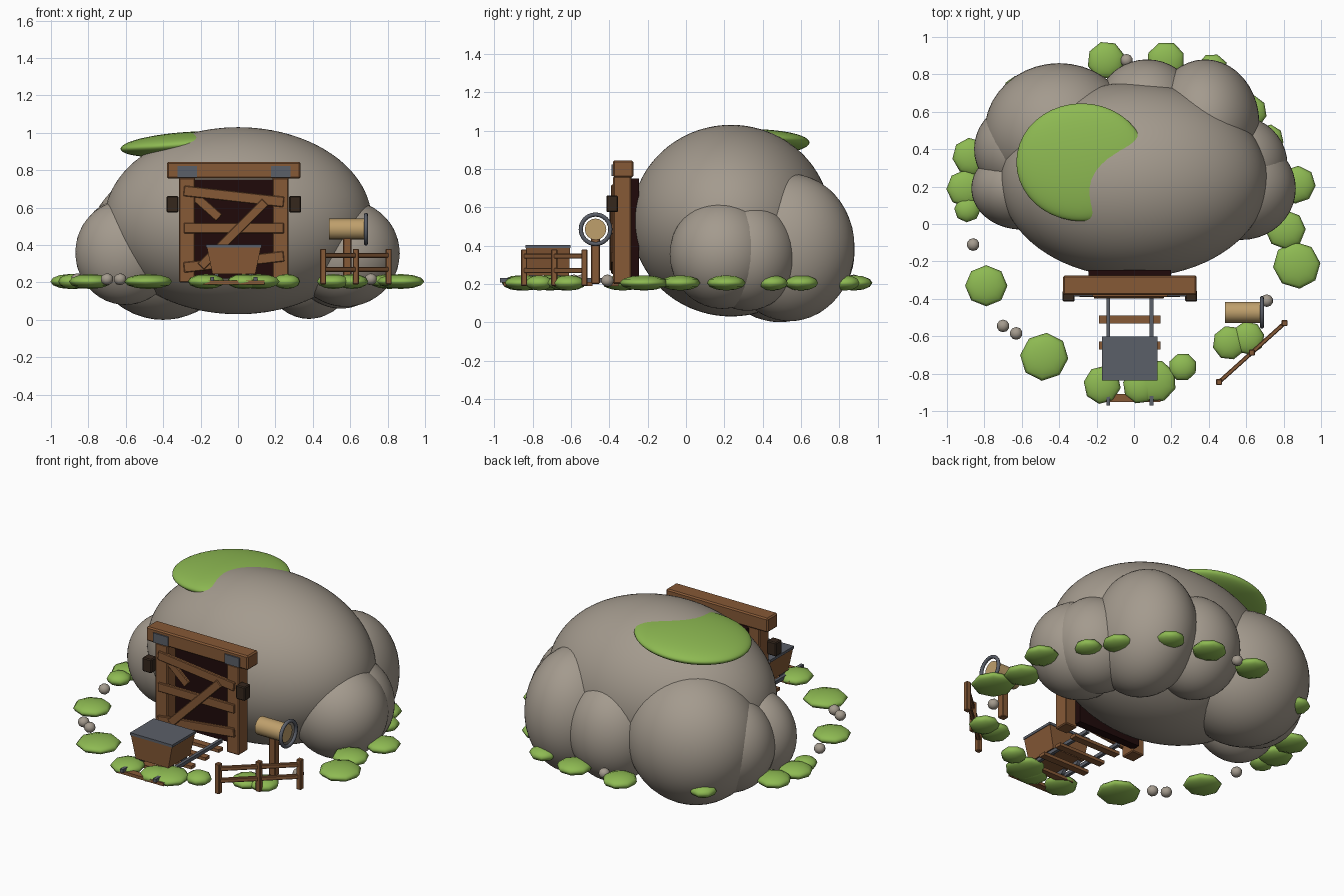
import bpy, math
from mathutils import Vector

cube = bpy.data.objects.get("Cube")
if cube:
    bpy.data.objects.remove(cube)


def material(name, rgb):
    m = bpy.data.materials.new(name)
    m.use_nodes = True
    m.diffuse_color = (*rgb, 1)
    m.node_tree.nodes["Principled BSDF"].inputs["Base Color"].default_value = (*rgb, 1)
    return m


ROCK = material("rock", (0.37, 0.325, 0.27))
GRASS = material("grass", (0.27, 0.49, 0.085))
WOOD = material("wood", (0.24, 0.1, 0.037))
STEEL = material("steel", (0.105, 0.115, 0.14))
DARK = material("tunnel dark", (0.014, 0.003, 0.003))
TAN = material("tan wood", (0.52, 0.35, 0.15))
LAMP = material("lantern brown", (0.035, 0.02, 0.012))


def finish(name, mat, smooth=False):
    o = bpy.context.object
    o.name = name
    o.data.materials.append(mat)
    if smooth:
        bpy.ops.object.shade_smooth()
    return o


def box(name, mat, lo, hi, bevel=0.0):
    """Box between two opposite corners."""
    lo, hi = Vector(lo), Vector(hi)
    bpy.ops.mesh.primitive_cube_add(size=1, location=(lo + hi) / 2)
    o = finish(name, mat)
    o.scale = hi - lo
    bpy.ops.object.transform_apply(location=False, rotation=False)
    if bevel:
        b = o.modifiers.new("bevel", "BEVEL")
        b.width = bevel
        b.segments = 1
    return o


def beam(name, mat, a, b, width, depth, bevel=0.004):
    """Plank running from a to b."""
    a, b = Vector(a), Vector(b)
    half = (b - a).length / 2
    o = box(name, mat, (-half, -depth / 2, -width / 2), (half, depth / 2, width / 2), bevel)
    o.location = (a + b) / 2
    d = b - a
    o.rotation_euler = (0, -math.atan2(d.z, math.hypot(d.x, d.y)), math.atan2(d.y, d.x))
    return o


def blob(name, mat, loc, radii, detail=4):
    bpy.ops.mesh.primitive_ico_sphere_add(subdivisions=detail, radius=1, location=loc)
    o = finish(name, mat, True)
    o.scale = radii
    return o


def tube(name, mat, loc, radius, length, sides=16):
    """Cylinder lying along x."""
    bpy.ops.mesh.primitive_cylinder_add(vertices=sides, radius=radius, depth=length,
                                        location=loc, rotation=(0, math.pi / 2, 0))
    o = finish(name, mat)
    bpy.ops.object.shade_smooth_by_angle()
    return o


# Boulder mound
blob("main_boulder", ROCK, (0, 0.235, 0.53), (0.715, 0.52, 0.5), 5)
for name, loc, radii in [
    ("right_front_boulder", (0.575, 0.19, 0.355), (0.29, 0.275, 0.285)),
    ("right_mid_boulder", (0.55, 0.32, 0.345), (0.27, 0.26, 0.285)),
    ("right_back_boulder", (0.38, 0.54, 0.39), (0.29, 0.34, 0.385)),
    ("back_mid_boulder", (0.07, 0.62, 0.37), (0.27, 0.26, 0.31)),
    ("left_back_boulder", (-0.4, 0.49, 0.4), (0.4, 0.37, 0.4)),
    ("left_mid_boulder", (-0.58, 0.4, 0.37), (0.275, 0.26, 0.29)),
    ("left_front_boulder", (-0.6, 0.19, 0.36), (0.27, 0.22, 0.28)),
]:
    blob(name, ROCK, loc, radii)
moss = blob("top_moss", GRASS, (-0.28, 0.33, 0.938), (0.35, 0.315, 0.066))
moss.rotation_euler.y = -0.07

# Tunnel entrance: dark panel, posts, lintel, plates and lanterns
CX = -0.022
box("tunnel_opening", DARK, (CX - 0.22, -0.297, 0.22), (CX + 0.22, -0.245, 0.75))
box("lintel", WOOD, (CX - 0.357, -0.38, 0.755), (CX + 0.357, -0.275, 0.845), 0.008)
for side, s in (("left", 1), ("right", -1)):
    x = CX + s * 0.25
    box(side + "_post", WOOD, (x - 0.043, -0.38, 0.2), (x + 0.043, -0.285, 0.76), 0.006)
    box(side + "_plate", STEEL, (x - 0.052, -0.388, 0.762), (x + 0.052, -0.379, 0.822))
    x = CX + s * 0.328
    box(side + "_lantern", LAMP, (x - 0.032, -0.415, 0.574), (x + 0.032, -0.355, 0.662), 0.006)

# Boards nailed across the entrance
for i, (x1, z1, x2, z2) in enumerate([
    (-0.29, 0.69, 0.245, 0.63), (-0.29, 0.49, 0.245, 0.49), (-0.29, 0.28, 0.245, 0.34),
]):
    beam("cross_board_%d" % i, WOOD, (x1, -0.38, z1), (x2, -0.38, z2), 0.056, 0.022)
beam("long_diagonal_board", WOOD, (-0.2, -0.388, 0.285), (0.145, -0.388, 0.63), 0.05, 0.02)
beam("short_diagonal_board", WOOD, (-0.23, -0.362, 0.66), (-0.1, -0.362, 0.545), 0.05, 0.02)

# Track
for x in (-0.137, 0.093):
    box("rail", STEEL, (x - 0.01, -0.97, 0.208), (x + 0.01, -0.3, 0.23))
for y in (-0.375, -0.51, -0.65, -0.79, -0.93):
    box("track_tie", WOOD, (CX - 0.165, y - 0.022, 0.19), (CX + 0.165, y + 0.022, 0.21))

# Mine cart with tapered body
body = box("cart_body", WOOD, (CX - 0.145, -0.835, 0.245), (CX + 0.145, -0.605, 0.39))
for v in body.data.vertices:
    if v.co.z < 0:
        v.co.x *= 0.79
        v.co.y *= 0.95
box("cart_top", STEEL, (CX - 0.148, -0.838, 0.387), (CX + 0.148, -0.602, 0.403))
for x in (-0.115, 0.071):
    for y in (-0.785, -0.655):
        tube("cart_wheel", STEEL, (x, y, 0.25), 0.032, 0.022, 12)

# Fence
A, B = Vector((0.455, -0.845, 0)), Vector((0.805, -0.53, 0))
for t in (0, 0.5, 1):
    p = A.lerp(B, t)
    box("fence_post", WOOD, p + Vector((-0.016, -0.016, 0.19)), p + Vector((0.016, 0.016, 0.38)), 0.004)
for z in (0.27, 0.345):
    up = Vector((0, 0, z))
    beam("fence_rail", WOOD, A + up, B + up, 0.027, 0.022)

# Log and hoop on a stand
box("stand_post", WOOD, (0.562, -0.495, 0.2), (0.606, -0.45, 0.45), 0.004)
tube("log", TAN, (0.58, -0.472, 0.485), 0.056, 0.185)
bpy.ops.mesh.primitive_torus_add(major_radius=0.077, minor_radius=0.011, major_segments=24,
                                 minor_segments=8, location=(0.684, -0.472, 0.485),
                                 rotation=(0, math.pi / 2, 0))
finish("steel_hoop", STEEL, True)

# Grass clumps around the ground line
for i, (x, y, r) in enumerate([
    (-0.79, -0.33, 0.11), (-0.48, -0.71, 0.127), (-0.17, -0.86, 0.1), (0.03, -0.87, 0.09),
    (0.11, -0.84, 0.115), (0.26, -0.765, 0.075), (0.51, -0.635, 0.09), (0.61, -0.61, 0.088),
    (0.87, -0.22, 0.125), (0.81, -0.03, 0.105), (0.87, 0.21, 0.1), (0.72, 0.45, 0.08),
    (0.62, 0.6, 0.09), (0.42, 0.83, 0.08), (0.17, 0.875, 0.1), (-0.15, 0.875, 0.1),
    (-0.62, 0.71, 0.08), (-0.87, 0.36, 0.1), (-0.9, 0.19, 0.1), (-0.89, 0.08, 0.07),
]):
    bpy.ops.mesh.primitive_uv_sphere_add(segments=8, ring_count=6, radius=1,
                                         location=(x, y, 0.205), rotation=(0, 0, i * 0.7))
    finish("grass_clump", GRASS, True).scale = (r * 1.03, r, 0.04)

# Small stones
for x, y in [(-0.86, -0.11), (-0.7, -0.545), (-0.63, -0.585), (0.71, -0.41), (-0.04, 0.875)]:
    blob("small_stone", ROCK, (x, y, 0.217), (0.034, 0.034, 0.032), 2)
